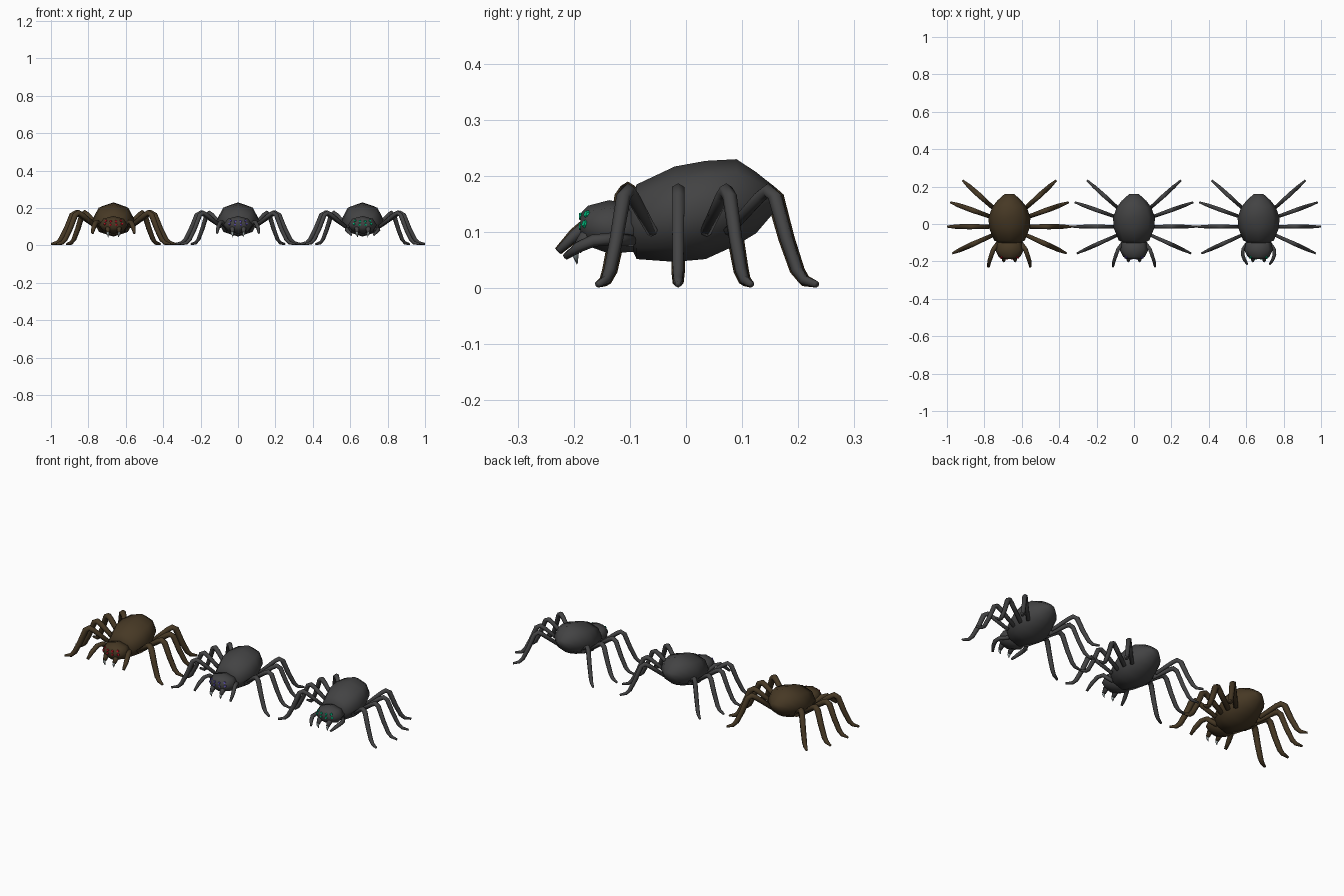
import bpy, bmesh, math
from mathutils import Vector
from mathutils.bvhtree import BVHTree

if "Cube" in bpy.data.objects:
    bpy.data.objects.remove(bpy.data.objects["Cube"])


def material(name, color):
    m = bpy.data.materials.new(name)
    m.diffuse_color = (*color, 1)
    m.use_nodes = True
    m.node_tree.nodes["Principled BSDF"].inputs["Base Color"].default_value = m.diffuse_color
    return m


BROWN = material("dark brown", (0.062, 0.040, 0.018))
GREY = material("charcoal", (0.056, 0.056, 0.057))
FANG = material("pale fang", (0.36, 0.42, 0.42))
RED = material("red eyes", (0.50, 0.008, 0.02))
PURPLE = material("purple eyes", (0.11, 0.08, 0.42))
GREEN = material("green eyes", (0.0, 0.48, 0.20))


def skin(bm, rings):
    """Bridge rings of points into a closed surface."""
    loops = [[bm.verts.new(p) for p in r] for r in rings]
    n = len(loops[0])
    for a, b in zip(loops, loops[1:]):
        for i in range(n):
            j = (i + 1) % n
            bm.faces.new((a[i], a[j], b[j], b[i]))
    bm.faces.new(loops[0])
    bm.faces.new(loops[-1])


def body_rings(profile, sides=8):
    """Cross-sections along y: (y, z bottom, z top, half width)."""
    out = []
    for y, lo, hi, rx in profile:
        out.append([Vector((rx * math.sin(2 * math.pi * i / sides), y,
                            (lo + hi) / 2 + (hi - lo) / 2 * math.cos(2 * math.pi * i / sides)))
                    for i in range(sides)])
    return out


def tube_rings(points, radii, sides=6):
    """Tapered round sections along a path."""
    pts = [Vector(p) for p in points]
    out = []
    for k, (p, r) in enumerate(zip(pts, radii)):
        t = (pts[min(k + 1, len(pts) - 1)] - pts[max(k - 1, 0)]).normalized()
        u = t.cross(Vector((t.y, -t.x, 0.001))).normalized()
        v = t.cross(u)
        out.append([p + r * (u * math.cos(2 * math.pi * i / sides)
                             + v * math.sin(2 * math.pi * i / sides)) for i in range(sides)])
    return out


def finish(name, bm, mat, x, smooth=True):
    bmesh.ops.recalc_face_normals(bm, faces=bm.faces)
    for f in bm.faces:
        f.smooth = smooth
    me = bpy.data.meshes.new(name)
    bm.to_mesh(me)
    bm.free()
    me.materials.append(mat)
    ob = bpy.data.objects.new(name, me)
    ob.location.x = x
    bpy.context.collection.objects.link(ob)
    return ob


def paired_tubes(name, points, radii, mat, x):
    """A tube and its mirror image on the other side of the body."""
    bm = bmesh.new()
    for s in (1, -1):
        skin(bm, tube_rings([(s * px, py, pz) for px, py, pz in points], radii))
    finish(name, bm, mat, x)


ABDOMEN = [(-0.103, 0.085, 0.145, 0.05), (-0.088, 0.052, 0.185, 0.082),
           (-0.02, 0.047, 0.217, 0.109), (0.035, 0.052, 0.227, 0.112),
           (0.09, 0.077, 0.230, 0.092), (0.125, 0.098, 0.207, 0.065),
           (0.161, 0.140, 0.178, 0.025)]
HEAD = [(-0.188, 0.095, 0.133, 0.034), (-0.175, 0.075, 0.147, 0.058),
        (-0.137, 0.062, 0.157, 0.077), (-0.08, 0.066, 0.145, 0.062)]
# Leg base and tip in plan, front pair to back pair
LEGS = [((0.09, -0.06), (0.305, -0.157)), ((0.09, -0.014), (0.334, -0.014)),
        ((0.09, 0.035), (0.316, 0.116)), ((0.075, 0.075), (0.25, 0.233))]
# Shared leg arch: fraction from base to tip, height, radius
ARCH = [(0, 0.10, 0.010), (0.36, 0.163, 0.012), (0.45, 0.174, 0.013), (0.53, 0.163, 0.013),
        (0.66, 0.088, 0.012), (0.78, 0.032, 0.011), (0.86, 0.014, 0.009), (1, 0.007, 0.006)]
EYES = [(0.014, 0.128), (0.040, 0.132), (0.016, 0.110), (0.046, 0.115)]


def spider(x, skin_mat, eye_mat, thick, curled):
    # abdomen
    bm = bmesh.new()
    skin(bm, body_rings(ABDOMEN))
    finish("abdomen", bm, skin_mat, x)

    # head
    bm = bmesh.new()
    skin(bm, body_rings(HEAD))
    bmesh.ops.recalc_face_normals(bm, faces=bm.faces)
    tree = BVHTree.FromBMesh(bm)
    finish("head", bm, skin_mat, x)

    # eyes: small plates laid on the head surface
    bm = bmesh.new()
    for ex, ez in EYES:
        for s in (1, -1):
            hit, nor, _, _ = tree.ray_cast(Vector((s * ex, -1, ez)), Vector((0, 1, 0)))
            if hit is None:
                continue
            skin(bm, tube_rings([hit - nor * 0.002, hit + nor * 0.003], [0.0075, 0.0055]))
    finish("eyes", bm, eye_mat, x, smooth=False)

    # jaws and fangs
    paired_tubes("jaws", [(0.03, -0.155, 0.10), (0.03, -0.18, 0.088), (0.03, -0.195, 0.068)],
                 [0.014, 0.014, 0.009], skin_mat, x)
    paired_tubes("fangs", [(0.03, -0.192, 0.075), (0.03, -0.198, 0.062), (0.027, -0.194, 0.043)],
                 [0.008, 0.007, 0.001], FANG, x)

    # feelers beside the head
    if curled:
        path = [(0.055, -0.095, 0.085), (0.083, -0.135, 0.088), (0.085, -0.165, 0.085),
                (0.075, -0.192, 0.073), (0.06, -0.215, 0.056)]
    else:
        path = [(0.055, -0.095, 0.085), (0.085, -0.135, 0.125), (0.096, -0.165, 0.122),
                (0.107, -0.198, 0.095), (0.112, -0.228, 0.066)]
    paired_tubes("feelers", path, [r * thick for r in (0.011, 0.011, 0.011, 0.010, 0.006)],
                 skin_mat, x)

    # four pairs of arched legs
    for name, (b, t) in zip(("front_legs", "second_legs", "third_legs", "back_legs"), LEGS):
        pts = [(b[0] + (t[0] - b[0]) * f, b[1] + (t[1] - b[1]) * f, h) for f, h, r in ARCH]
        rad = [r * (thick if h > 0.01 else 1) for f, h, r in ARCH]
        paired_tubes(name, pts, rad, skin_mat, x)


spider(-0.666, BROWN, RED, 1.25, False)
spider(0, GREY, PURPLE, 1.0, False)
spider(0.666, GREY, GREEN, 1.0, True)
